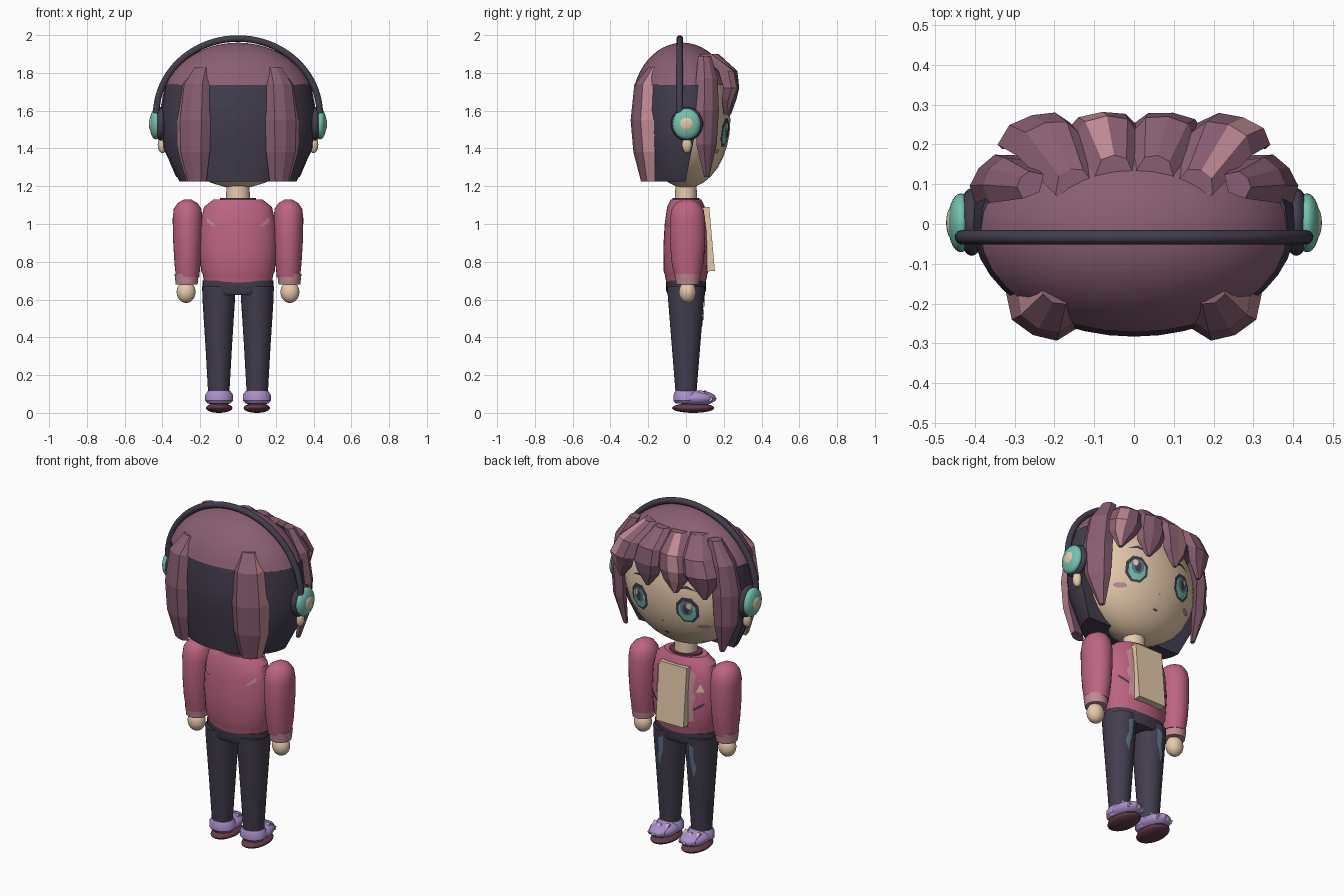
import bpy, bmesh, math
from mathutils import Vector, Matrix
from mathutils.bvhtree import BVHTree

if "Cube" in bpy.data.objects:
    bpy.data.objects.remove(bpy.data.objects["Cube"])


def material(name, code):
    """Flat material from a display hex code, stored as linear values."""
    srgb = [int(code[i:i + 2], 16) / 255 for i in (0, 2, 4)]
    col = [((c + 0.055) / 1.055) ** 2.4 for c in srgb] + [1]
    m = bpy.data.materials.new(name)
    m.use_nodes = True
    m.diffuse_color = col
    bsdf = m.node_tree.nodes["Principled BSDF"]
    bsdf.inputs["Base Color"].default_value = col
    bsdf.inputs["Roughness"].default_value = 0.8
    return m


MAUVE = material("mauve hair", "8a5f73")
PINK = material("soft pink", "c08a94")
DARK = material("charcoal", "433d4e")
SKIN = material("skin", "e6caab")
ROSE = material("rose cloth", "bd6482")
LILAC = material("lilac", "aa90cd")
MAROON = material("maroon", "653c49")
TEAL = material("teal", "73c3af")
SLATE = material("slate blue", "5e7288")
LACE = material("pale lilac", "cdaccf")


def finish(name, bm, mats, mirror=False, fix=True):
    if fix:
        bmesh.ops.recalc_face_normals(bm, faces=bm.faces)
    me = bpy.data.meshes.new(name)
    bm.to_mesh(me)
    bm.free()
    ob = bpy.data.objects.new(name, me)
    bpy.context.collection.objects.link(ob)
    for m in mats:
        me.materials.append(m)
    if mirror:
        ob.modifiers.new("mirror", "MIRROR").use_mirror_merge = False
    return ob


def skin_rings(bm, rings):
    """Bridge closed rings of points and cap both ends."""
    rows = [[bm.verts.new(p) for p in r] for r in rings]
    n = len(rows[0])
    sides = []
    for a, b in zip(rows, rows[1:]):
        for i in range(n):
            j = (i + 1) % n
            sides.append((i, bm.faces.new((a[i], a[j], b[j], b[i]))))
    bm.faces.new(rows[0])
    bm.faces.new(rows[-1])
    return sides


def loft_mesh(rings, cx=0, cy=0, n=32):
    """Stack of ellipses, each given as (z, x radius, y radius)."""
    bm = bmesh.new()
    turn = [2 * math.pi * i / n for i in range(n)]
    skin_rings(bm, [[(cx + rx * math.cos(t), cy + ry * math.sin(t), z) for t in turn]
                    for z, rx, ry in rings])
    return bm


def loft(name, mat, rings, cx=0, cy=0, mirror=False):
    return finish(name, loft_mesh(rings, cx, cy), [mat], mirror)


def ball(name, mat, loc, size, mirror=False):
    bm = bmesh.new()
    bmesh.ops.create_uvsphere(bm, u_segments=28, v_segments=16, radius=1,
                              matrix=Matrix.Translation(loc) @ Matrix.Diagonal((*size, 1)))
    return finish(name, bm, [mat], mirror)


def box(name, mat, loc, size, tilt=0, mirror=False):
    bm = bmesh.new()
    bmesh.ops.create_cube(bm, size=1, matrix=Matrix.Translation(loc)
                          @ Matrix.Rotation(tilt, 4, "X") @ Matrix.Diagonal((*size, 1)))
    return finish(name, bm, [mat], mirror)


def lock(name, stations, out, light=None, mirror=False):
    """Faceted hair lock through (x, y, z, half width, half depth) stations."""
    out = Vector((*out, 0)).normalized()
    across = out.cross(Vector((0, 0, 1)))
    section = ((-1, -0.3), (-0.55, 0.8), (0.1, 1), (0.7, 0.7), (1, -0.3), (0, -1))
    bm = bmesh.new()
    sides = skin_rings(bm, [[Vector((x, y, z)) + across * (w * a) + out * (t * b) for a, b in section]
                            for x, y, z, w, t in stations])
    for i, f in sides:
        f.material_index = int(i == light)
    return finish(name, bm, [MAUVE, PINK], mirror)


def decal(name, mat, pts, target, off=0.005, side=1, mirror=False):
    """Flat outline in x, z laid on the surface of a target."""
    tree = BVHTree.FromPolygons([v.co for v in target.data.vertices],
                                [p.vertices for p in target.data.polygons])
    bm = bmesh.new()
    rim = [bm.verts.new((x, 0, z)) for x, z in pts]
    mid = bm.verts.new(sum((v.co for v in rim), Vector()) / len(rim))
    for a, b in zip(rim, rim[1:] + rim[:1]):
        bm.faces.new((a, b, mid))
    bmesh.ops.subdivide_edges(bm, edges=bm.edges[:], cuts=2, use_grid_fill=True)
    for v in bm.verts:
        hit = tree.ray_cast(Vector((v.co.x, side, v.co.z)), Vector((0, -side, 0)))[0]
        v.co.y = (hit.y if hit else 0) + off * side
    bm.normal_update()
    for f in bm.faces:
        if f.normal.y * side < 0:
            f.normal_flip()
    return finish(name, bm, [mat], mirror, fix=False)


def oval(cx, cz, rx, rz, n=8):
    turn = [2 * math.pi * (i + 0.5) / n for i in range(n)]
    return [(cx + rx * math.cos(t), cz + rz * math.sin(t)) for t in turn]


# Head and face
head = ball("head", SKIN, (0, 0, 1.55), (0.37, 0.235, 0.36))
loft("neck", SKIN, [(1.08, 0.065, 0.06), (1.24, 0.06, 0.055)])
ball("ear", SKIN, (0.4, 0.005, 1.42), (0.025, 0.026, 0.045), True)
EX, EZ = 0.155, 1.485
for part, mat, dx, dz, rx, rz, off in (
        ("eye_rim", DARK, 0, 0, 0.066, 0.08, 0.004),
        ("eye_iris", TEAL, 0, -0.005, 0.05, 0.062, 0.007),
        ("eye_inner", SLATE, 0, 0.012, 0.036, 0.044, 0.01),
        ("eye_pupil", DARK, 0, 0.01, 0.018, 0.03, 0.012),
        ("eye_glint", SKIN, 0.016, 0.03, 0.014, 0.018, 0.014)):
    decal(part, mat, oval(EX + dx, EZ + dz, rx, rz), head, off, mirror=True)
decal("eyebrow", DARK, [(0.1, 1.6), (0.15, 1.615), (0.21, 1.6), (0.15, 1.63)], head, mirror=True)
decal("blush", PINK, oval(0.225, 1.385, 0.035, 0.014), head, mirror=True)
decal("nose", PINK, oval(0, 1.385, 0.008, 0.006), head)
decal("mouth", MAROON, oval(0, 1.305, 0.016, 0.006), head)

# Hair cap and dark back hair, cut open at the face
cap = []
for i in range(11):
    t = math.radians(19.8 + 6.9 * i)
    c = math.cos(t)
    cap.append((1.62 + 0.34 * math.sin(t), 0.41 * c, 0.27 * c))
loft("hair_cap", MAUVE, cap, cy=-0.018)
bm = loft_mesh([(1.225, 0.31, 0.235), (1.4, 0.395, 0.265), (1.5, 0.404, 0.28),
                (1.6, 0.406, 0.283), (1.737, 0.385, 0.268)], n=40)
cut = bmesh.ops.bisect_plane(bm, geom=bm.verts[:] + bm.edges[:] + bm.faces[:],
                             plane_co=(0, 0, 1.24), plane_no=(0, 1, -0.2), clear_outer=True)
bmesh.ops.holes_fill(bm, edges=[e for e in bm.edges if e.is_boundary])
finish("back_hair", bm, [DARK])

# Hair locks
lock("back_lock", [(0.19, -0.16, 1.83, 0.05, 0.04), (0.225, -0.215, 1.74, 0.085, 0.05),
                   (0.24, -0.23, 1.55, 0.1, 0.05), (0.24, -0.22, 1.38, 0.095, 0.045),
                   (0.225, -0.2, 1.225, 0.06, 0.03)], (0.46, -0.89), 0, True)
lock("side_lock", [(0.26, 0.1, 1.89, 0.04, 0.03), (0.325, 0.115, 1.77, 0.07, 0.045),
                   (0.355, 0.12, 1.6, 0.08, 0.04), (0.35, 0.115, 1.42, 0.07, 0.035),
                   (0.315, 0.11, 1.25, 0.015, 0.012)], (0.75, 0.65), mirror=True)
for k, (cx, light) in enumerate(((-0.255, None), (-0.085, 1), (0.085, None), (0.255, 2))):
    y = -0.2 * abs(cx)
    lock(f"fringe_lock_{k + 1}",
         [(cx * 0.6, 0.15 + y, 1.9, 0.05, 0.04), (cx * 0.85, 0.235 + y / 2, 1.81, 0.085, 0.045),
          (cx, 0.25 + y / 4, 1.72, 0.095, 0.035), (cx * 1.03, 0.245 + y / 2, 1.66, 0.075, 0.03),
          (cx * 1.06, 0.235 + y / 2, 1.58, 0.012, 0.012)], (cx * 1.2, 1), light)

# Headphones
arc = bpy.data.curves.new("headband", "CURVE")
arc.dimensions = "3D"
arc.bevel_depth = 0.018
arc.bevel_resolution = 3
arc.use_fill_caps = True
sp = arc.splines.new("POLY")
sp.points.add(40)
for i, p in enumerate(sp.points):
    t = math.pi * i / 40
    p.co = (0.433 * math.cos(t), -0.033, 1.58 + 0.402 * math.sin(t), 1)
band = bpy.data.objects.new("headband", arc)
arc.materials.append(DARK)
bpy.context.collection.objects.link(band)
ball("ear_pad", DARK, (0.408, 0.005, 1.53), (0.035, 0.085, 0.09), True)
ball("ear_cup", TEAL, (0.435, 0.003, 1.53), (0.033, 0.074, 0.082), True)
ball("ear_cup_centre", SKIN, (0.459, 0.003, 1.53), (0.013, 0.038, 0.038), True)

# Jacket
jacket = loft("jacket", ROSE, [(0.69, 0.18, 0.105), (0.73, 0.186, 0.112), (0.75, 0.195, 0.118),
                               (0.88, 0.205, 0.12), (1.0, 0.2, 0.113), (1.09, 0.18, 0.1),
                               (1.13, 0.13, 0.08)])
loft("collar", MAROON, [(1.11, 0.1, 0.075), (1.138, 0.095, 0.07)])
box("shirt_panel", SKIN, (0, 0.118, 0.92), (0.18, 0.04, 0.34), math.radians(5))
decal("lapel_strip", PINK, [(0.09, 1.07), (0.125, 1.05), (0.11, 0.97), (0.13, 0.92),
                            (0.11, 0.86), (0.12, 0.78), (0.09, 0.77)], jacket, mirror=True)
decal("slash_mark", DARK, [(0.12, 0.84), (0.17, 0.875), (0.17, 0.89), (0.12, 0.855)], jacket, mirror=True)
decal("triangle_patch", SKIN, [(-0.13, 0.95), (-0.17, 0.95), (-0.15, 1.0)], jacket)
decal("back_patch", PINK, [(0.165, 1.035), (0.165, 1.01), (0.13, 0.985), (0.115, 0.99)],
      jacket, side=-1, mirror=True)

# Arms
loft("sleeve", ROSE, [(0.72, 0.062, 0.068), (0.8, 0.07, 0.085), (0.92, 0.077, 0.094),
                      (1.03, 0.079, 0.093), (1.08, 0.073, 0.083), (1.11, 0.053, 0.062),
                      (1.13, 0.02, 0.025)], cx=0.267, cy=0.008, mirror=True)
loft("cuff", PINK, [(0.68, 0.058, 0.06), (0.735, 0.064, 0.068)], cx=0.272, cy=0.008, mirror=True)
ball("hand", SKIN, (0.275, 0.008, 0.64), (0.05, 0.045, 0.058), True)

# Trousers
loft("waistband", DARK, [(0.625, 0.17, 0.095), (0.645, 0.188, 0.105), (0.7, 0.188, 0.105)])
leg = loft("leg", DARK, [(0.1, 0.056, 0.055), (0.35, 0.07, 0.075), (0.6, 0.086, 0.095),
                         (0.67, 0.088, 0.1)], cx=0.102, mirror=True)
decal("worn_patch", SLATE, [(0.08, 0.64), (0.12, 0.62), (0.115, 0.55), (0.13, 0.5),
                            (0.11, 0.44), (0.1, 0.5), (0.085, 0.55)], leg, mirror=True)

# Shoes
ball("sole", MAROON, (0.1, 0.038, 0.026), (0.07, 0.112, 0.026), True)
ball("shoe", LILAC, (0.1, 0.05, 0.078), (0.074, 0.108, 0.042), True)
loft("shoe_ankle", LILAC, [(0.05, 0.06, 0.055), (0.065, 0.074, 0.066), (0.095, 0.074, 0.066),
                           (0.115, 0.06, 0.058)], cx=0.1, mirror=True)
for k, dx in enumerate((-0.04, 0, 0.04)):
    box(f"lace_{k + 1}", LACE, (0.1 + dx, 0.125 - abs(dx) / 2, 0.09),
        (0.02, 0.08, 0.022), math.radians(-35), True)

# Smooth shading that keeps the facets
bpy.ops.object.select_all(action="DESELECT")
for ob in bpy.context.collection.objects:
    if ob.type == "MESH":
        flat = "lock" in ob.name or "lace" in ob.name
        ob.select_set(not flat)
        if not flat:
            bpy.context.view_layer.objects.active = ob
bpy.ops.object.shade_smooth_by_angle(angle=math.radians(35))
